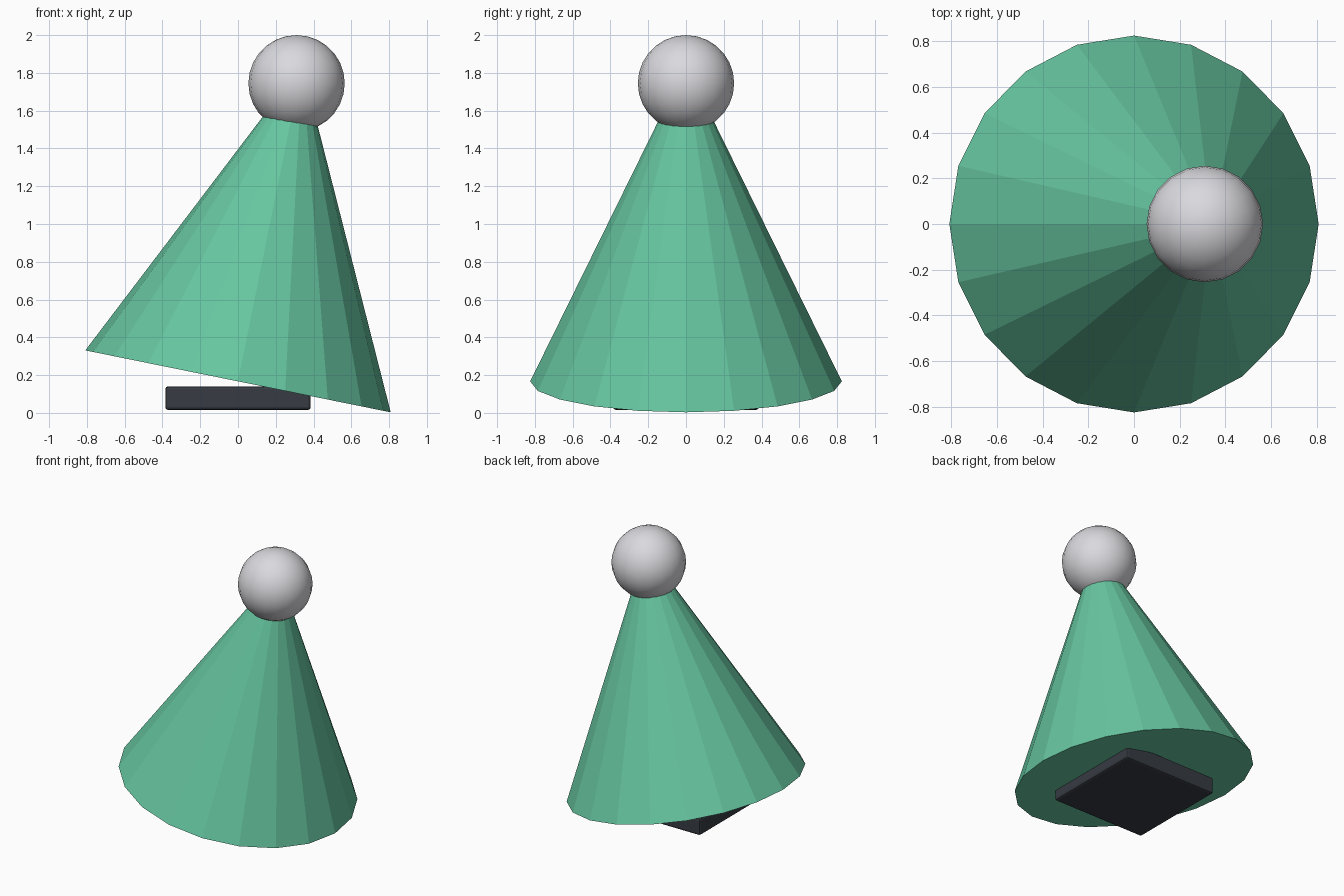
import bpy
import math

if "Cube" in bpy.data.objects:
    bpy.data.objects.remove(bpy.data.objects["Cube"])

TILT = 0.2            # lean of the cone towards +x
LENGTH = 1.71         # cone length along its axis
BASE_Z = 0.167        # height of the base centre


def material(name, rgb):
    m = bpy.data.materials.new(name)
    m.diffuse_color = (*rgb, 1)
    m.use_nodes = True
    m.node_tree.nodes["Principled BSDF"].inputs["Base Color"].default_value = m.diffuse_color
    return m


def finish(name, mat):
    ob = bpy.context.object
    ob.name = name
    ob.data.materials.append(mat)
    return ob


green = material("sea green", (0.133, 0.56, 0.352))
pale_grey = material("pale grey", (0.70, 0.70, 0.735))
charcoal = material("charcoal", (0.038, 0.045, 0.056))

# leaning faceted cone with closed base
half = LENGTH / 2
bpy.ops.mesh.primitive_cone_add(
    vertices=20, radius1=0.825, radius2=0, depth=LENGTH,
    location=(half * math.sin(TILT), 0, BASE_Z + half * math.cos(TILT)),
    rotation=(0, TILT, 0))
finish("cone_body", green)

# smooth ball over the tip
bpy.ops.mesh.primitive_uv_sphere_add(
    segments=20, ring_count=14, radius=0.255, location=(0.31, 0, 1.745))
finish("top_ball", pale_grey)
bpy.ops.object.shade_smooth()

# square foot under the cone, with softened edges
bpy.ops.mesh.primitive_cube_add(size=1, location=(0, 0, 0.078))
foot = bpy.context.object
foot.scale = (0.77, 0.77, 0.125)
bpy.ops.object.transform_apply(location=False, rotation=False, scale=True)
finish("base_foot", charcoal)
bevel = foot.modifiers.new("soft_edges", "BEVEL")
bevel.width = 0.015
bevel.segments = 2
